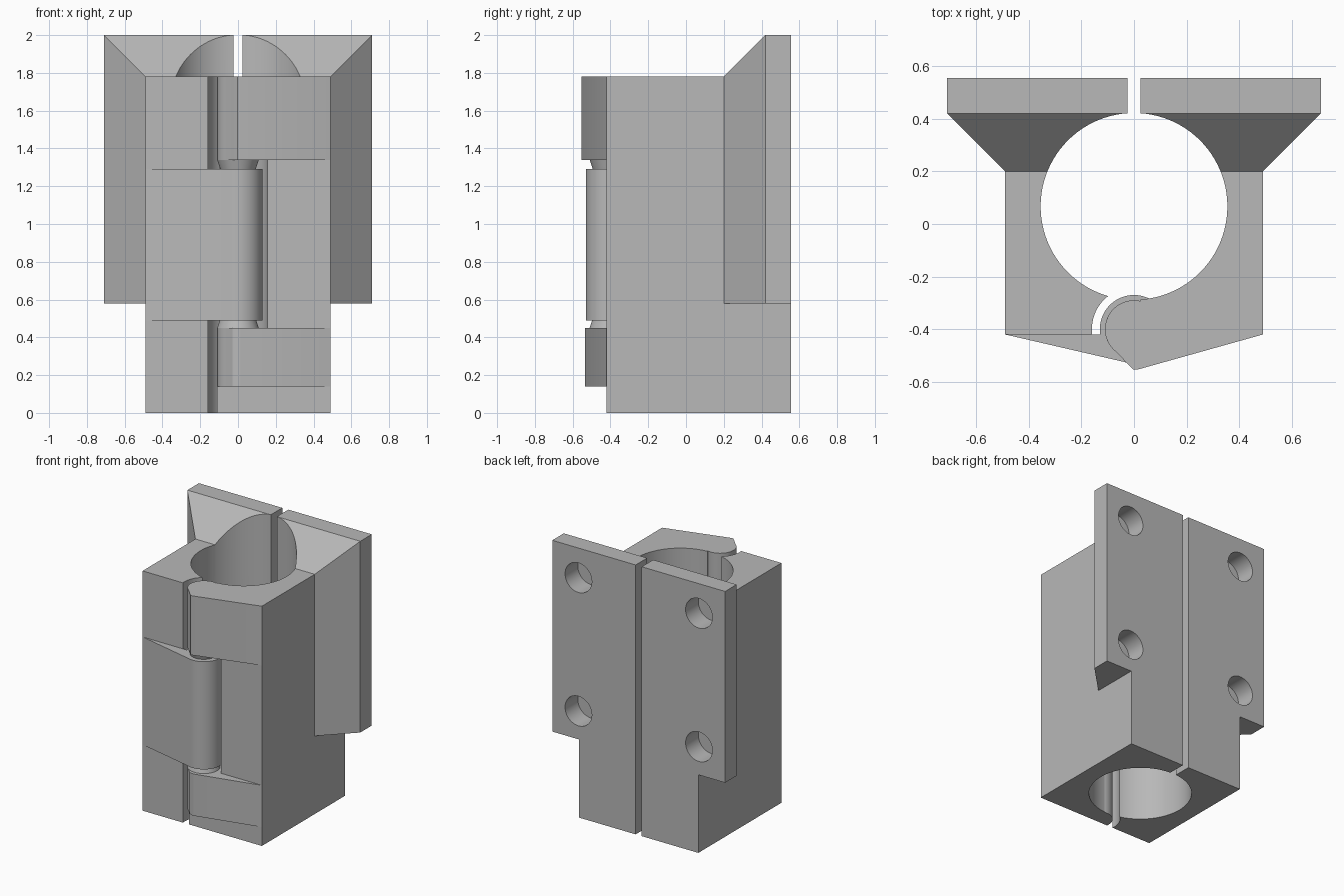
import bpy
import bmesh
import math
from mathutils import Vector

cube = bpy.data.objects.get("Cube")
if cube:
    bpy.data.objects.remove(cube, do_unlink=True)

grey = bpy.data.materials.new("plain_grey")
grey.use_nodes = True
COLOUR = (0.48, 0.48, 0.48, 1)
grey.diffuse_color = COLOUR
grey.node_tree.nodes["Principled BSDF"].inputs["Base Color"].default_value = COLOUR

H = 1.78            # body height
BACK = 0.555        # rear face
FRONT = -0.42       # flat front face
HALF = 0.49         # body half width
SLOT = 0.025        # half width of rear slot
PIN = (0, -0.4)     # hinge axis
LOW, MID_LOW, MID_HIGH, HIGH = 0.45, 0.49, 1.29, 1.34


def finish(name, bm):
    bmesh.ops.recalc_face_normals(bm, faces=bm.faces)
    mesh = bpy.data.meshes.new(name)
    bm.to_mesh(mesh)
    bm.free()
    mesh.materials.append(grey)
    ob = bpy.data.objects.new(name, mesh)
    bpy.context.collection.objects.link(ob)
    return ob


def prism(name, outline, z0, z1, slope=False):
    """Extrude an xy outline; optionally trim the top with a 45 degree slope."""
    bm = bmesh.new()
    face = bm.faces.new([bm.verts.new((x, y, z0)) for x, y in outline])
    up = bmesh.ops.extrude_face_region(bm, geom=[face])["geom"]
    bmesh.ops.translate(bm, vec=(0, 0, z1 - z0),
                        verts=[v for v in up if isinstance(v, bmesh.types.BMVert)])
    if slope:
        geom = bm.verts[:] + bm.edges[:] + bm.faces[:]
        bmesh.ops.bisect_plane(bm, geom=geom, plane_co=(0, 0.2, H),
                               plane_no=Vector((0, -1, 1)), clear_outer=True)
        bmesh.ops.holes_fill(bm, edges=[e for e in bm.edges if e.is_boundary])
    return finish(name, bm)


def arc(centre, r, a0, a1, n):
    return [(centre[0] + r * math.cos(math.radians(a0 + (a1 - a0) * i / n)),
             centre[1] + r * math.sin(math.radians(a0 + (a1 - a0) * i / n)))
            for i in range(n + 1)]


def drum(name, centre, r, z0, z1):
    return prism(name, arc(centre, r, 0, 360, 96)[:-1], z0, z1)


def cone(name, loc, r0, r1, depth, axis="Z"):
    bm = bmesh.new()
    bmesh.ops.create_cone(bm, cap_ends=True, segments=48, radius1=r0,
                          radius2=r1, depth=depth)
    ob = finish(name, bm)
    for v in ob.data.vertices:
        x, y, z = v.co
        v.co = Vector((x, z, -y) if axis == "Y" else (x, y, z)) + Vector(loc)
    return ob


def combine(ob, other, operation):
    mod = ob.modifiers.new("cut", "BOOLEAN")
    mod.operation = operation
    mod.solver = "EXACT"
    mod.object = other
    bpy.context.view_layer.objects.active = ob
    bpy.ops.object.modifier_apply(modifier=mod.name)
    bpy.data.objects.remove(other, do_unlink=True)


def half_shell(name, s):
    """Half of the clamp body with its mounting flange, bore and screw holes."""
    body = prism(name, [(s * x, y) for x, y in
                        ((SLOT, FRONT), (HALF, FRONT), (HALF, BACK), (SLOT, BACK))], 0, H)
    flange = prism("flange", [(s * x, y) for x, y in
                              ((SLOT, 0.2), (HALF, 0.2), (0.71, 0.42), (0.71, BACK),
                               (SLOT, BACK))], 0.58, 2.0, slope=True)
    combine(body, flange, "UNION")
    combine(body, drum("bore", (0, 0.067), 0.355, -0.1, 2.1), "DIFFERENCE")
    for z in (0.79, 1.78):
        hole = cone("screw_hole", (s * 0.495, BACK, z), 0.11, 0.11, 0.3, "Y")
        combine(body, hole, "DIFFERENCE")
    return body


# Right half: curved gap, then the single wide middle knuckle
right = half_shell("right_half", -1)
combine(right, drum("gap", PIN, 0.16, -0.1, 2.1), "DIFFERENCE")
knuckle = prism("middle_knuckle", [(-HALF, FRONT), (-0.03, -0.526), (0, FRONT),
                                   (-0.17, FRONT), (-0.2, -0.38), (-0.45, -0.38)],
                MID_LOW, MID_HIGH)
combine(knuckle, drum("barrel", PIN, 0.13, MID_LOW, MID_HIGH), "UNION")
combine(right, knuckle, "UNION")

# Left half: clearance for the middle knuckle, then upper and lower knuckles
left = half_shell("left_half", 1)
combine(left, drum("clearance", PIN, 0.157, LOW, HIGH), "DIFFERENCE")
barrel = arc(PIN, 0.11, 0, 180, 36) + [(-0.11, FRONT), (0.11, FRONT)]
for z0, z1 in ((0, LOW), (HIGH, H)):
    combine(left, prism("barrel", barrel, z0, z1), "UNION")
for z0, z1, tip in ((0.14, LOW, -0.535), (HIGH, H, -0.553)):
    nose = [(HALF, FRONT), (0.015, tip), (-0.002, tip), (-0.03, -0.526)]
    nose += arc(PIN, 0.11, 235, 190, 12) + [(-0.11, FRONT)]
    combine(left, prism("nose", nose, z0, z1), "UNION")

# Tapered pivots seated between the knuckles
lower = cone("lower_pivot", (PIN[0], PIN[1], LOW + 0.03), 0.11, 0.09, 0.06)
upper = cone("upper_pivot", (PIN[0], PIN[1], HIGH - 0.03), 0.09, 0.11, 0.06)

bpy.ops.object.select_all(action="DESELECT")
for ob in (right, left, lower, upper):
    ob.select_set(True)
bpy.context.view_layer.objects.active = left
bpy.ops.object.shade_smooth_by_angle(angle=math.radians(25))
